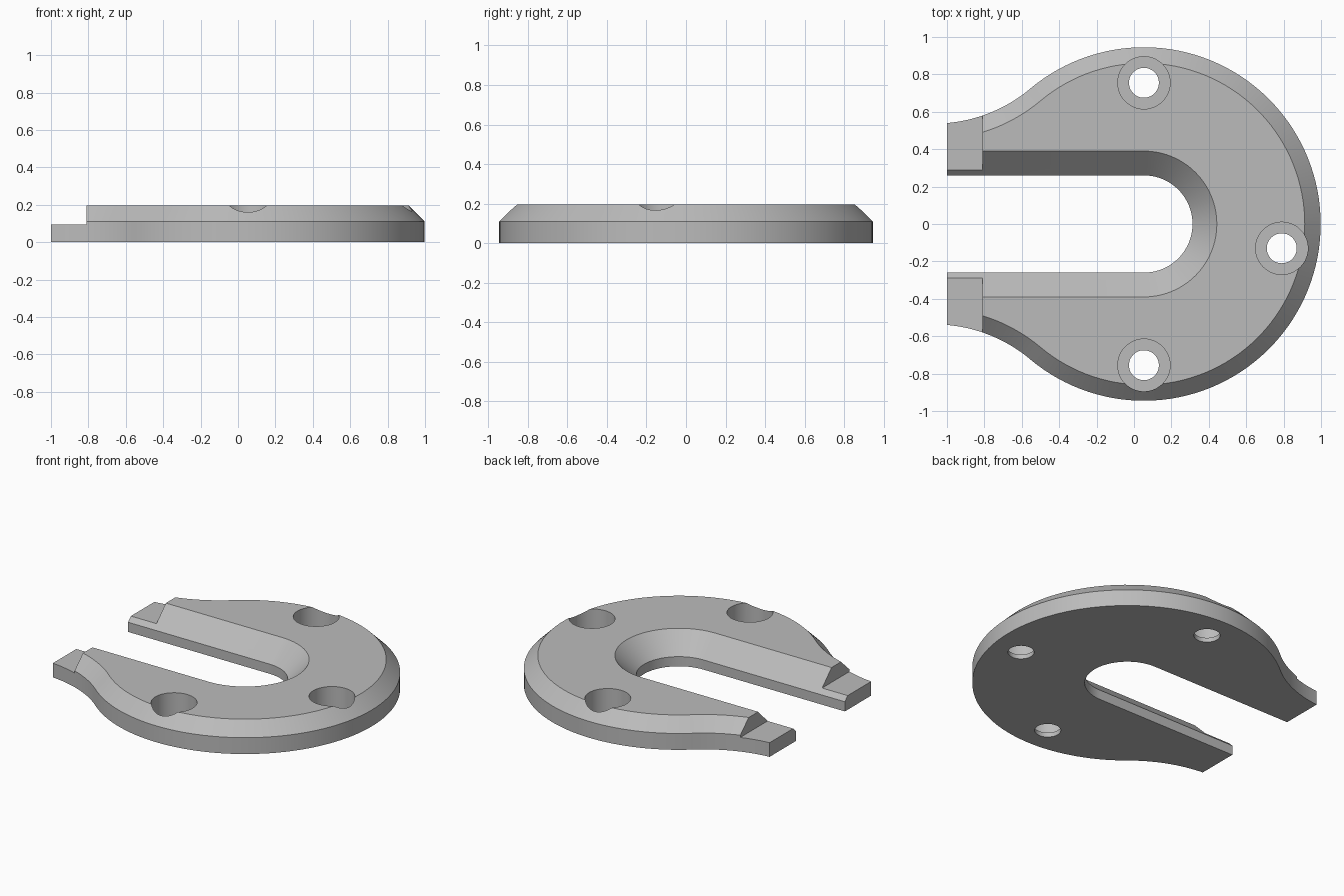
import bpy, bmesh
from math import sin, cos, asin, pi, radians, sqrt

cube = bpy.data.objects.get("Cube")
if cube:
    bpy.data.objects.remove(cube, do_unlink=True)

mat = bpy.data.materials.new("plain grey")
mat.use_nodes = True
GREY = (0.5, 0.5, 0.5, 1)
mat.diffuse_color = GREY
mat.node_tree.nodes["Principled BSDF"].inputs["Base Color"].default_value = GREY

CX, R, NECK_R, SLOT_R = 0.053, 0.945, 0.8, 0.26
HEIGHT, STEP_Z, STEP_X = 0.195, 0.095, -0.81
TURN = radians(40)          # where the round body meets the neck curve
NX = CX - (R + NECK_R) * sin(TURN)
NY = (R + NECK_R) * cos(TURN)


def outline(z):
    """Horseshoe outline at height z, both rims chamfered at 45 degrees."""
    out, inn = max(0, z - 0.11), max(0, z - 0.065)
    r, n, s = R - out, NECK_R + out, SLOT_R + inn
    end = asin((-1 - NX) / n)
    neck = [(NX + n * sin(a), NY - n * cos(a))
            for a in (end + (TURN - end) * i / 16 for i in range(16))]
    a0 = pi / 2 + TURN
    body = [(CX + r * cos(a), r * sin(a))
            for a in (a0 - 2 * a0 * i / 96 for i in range(97))]
    lower = [(x, -y) for x, y in reversed(neck)]
    slot = [(CX + s * cos(a), s * sin(a))
            for a in (-pi / 2 + pi * i / 40 for i in range(41))]
    return neck + body + lower + [(-1, -s)] + slot + [(-1, s)]


def add_object(name, bm):
    bmesh.ops.recalc_face_normals(bm, faces=bm.faces)
    mesh = bpy.data.meshes.new(name)
    bm.to_mesh(mesh)
    bm.free()
    obj = bpy.data.objects.new(name, mesh)
    bpy.context.collection.objects.link(obj)
    mesh.materials.append(mat)
    return obj


# Horseshoe plate lofted through its chamfer heights
bm = bmesh.new()
rings = [[bm.verts.new((x, y, z)) for x, y in outline(z)]
         for z in (0, 0.065, 0.11, HEIGHT)]
for a, b in zip(rings, rings[1:]):
    for i in range(len(a)):
        j = (i + 1) % len(a)
        bm.faces.new((a[i], a[j], b[j], b[i]))
bm.faces.new(rings[0])
bm.faces.new(rings[-1])
plate = add_object("horseshoe_plate", bm)


def cut(cutter):
    cutter.hide_render = True
    mod = plate.modifiers.new("cut", "BOOLEAN")
    mod.operation, mod.solver, mod.object = "DIFFERENCE", "EXACT", cutter
    bpy.context.view_layer.objects.active = plate
    bpy.ops.object.modifier_apply(modifier=mod.name)
    bpy.data.objects.remove(cutter, do_unlink=True)


# Lowered step across both prong tips
bm = bmesh.new()
bmesh.ops.create_cube(bm, size=1)
for v in bm.verts:
    v.co = (STEP_X if v.co.x > 0 else -1.2, v.co.y * 3,
            0.5 if v.co.z > 0 else STEP_Z)
cut(add_object("step_cutter", bm))

# Counterbored screw holes
for hx, hy in ((0.053, 0.755), (0.053, -0.755), (0.79, -0.13)):
    for radius, floor in ((0.14, 0.03), (0.08, -0.2)):
        bm = bmesh.new()
        bmesh.ops.create_cone(bm, cap_ends=True, segments=48,
                              radius1=radius, radius2=radius, depth=0.5)
        bmesh.ops.translate(bm, verts=bm.verts, vec=(hx, hy, floor + 0.25))
        cut(add_object("hole_cutter", bm))

# Smooth curved walls, keep the rims crisp
bpy.ops.object.select_all(action="DESELECT")
plate.select_set(True)
bpy.context.view_layer.objects.active = plate
bpy.ops.object.shade_smooth_by_angle(angle=radians(30))
